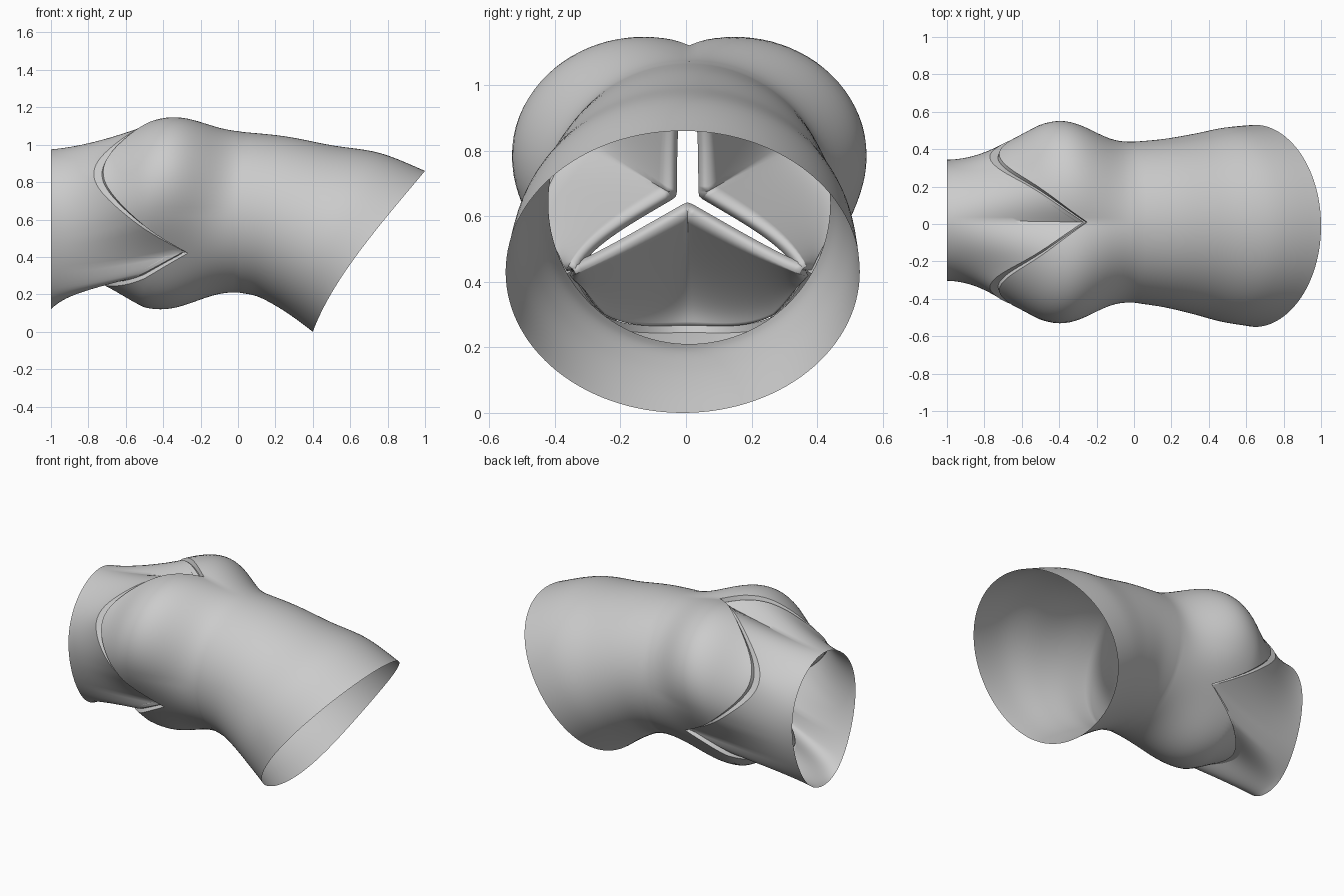
import bpy, math
from math import sin, cos, pi, radians

if "Cube" in bpy.data.objects:
    bpy.data.objects.remove(bpy.data.objects["Cube"])

N = 120                # divisions around the vessel
CZ = 0.64              # height of the valve axis
LOBES = (30, 150, 270) # sinus directions in degrees

mat = bpy.data.materials.new("tissue_grey")
mat.diffuse_color = (0.6, 0.6, 0.6, 1)
mat.use_nodes = True
mat.node_tree.nodes["Principled BSDF"].inputs["Base Color"].default_value = mat.diffuse_color


def clamp(v):
    return max(0.0, min(1.0, v))


def lobe_weight(a):
    # 1 in the middle of a sinus, 0 at a commissure
    return clamp(0.5 + 0.5 * cos(3 * (a - radians(30))))


def crown_x(a):
    # scalloped line where the leaflets attach
    k = (math.degrees(a) - 90) % 120
    d = min(k, 120 - k) / 60
    return -0.262 + 0.012 * sin(a) - (0.455 + 0.02 * sin(a)) * sin(pi / 2 * d)


def root_radius(a, x):
    # plain tube plus three sinus bulges
    w = lobe_weight(a) ** (1 - 0.42 * clamp(sin(a)))
    amp = w * (0.133 + 0.043 * sin(a)) + (1 - w) * (0.029 + 0.029 * sin(a))
    centre = -0.415 + 0.075 * clamp(sin(a))
    s = max(-1.0, min(1.0, (x - centre) / 0.39))
    taper = 0.05 * clamp((-0.5 - x) / 0.22) * (0.5 - 0.5 * sin(a))
    return 0.43 + amp * cos(pi / 2 * s) ** 2 - taper


def polar(a, x, r):
    return (x, 0.01 + r * cos(a), CZ + r * sin(a))


def spline(pts, t):
    # smooth interpolation through equally spaced rows of values
    f = t * (len(pts) - 1)
    i = min(int(f), len(pts) - 2)
    f -= i
    p1, p2 = pts[i], pts[i + 1]
    p0 = pts[max(i - 1, 0)]
    p3 = pts[min(i + 2, len(pts) - 1)]
    return [0.5 * (2 * b + (c - a) * f + (2 * a - 5 * b + 4 * c - d) * f * f
                   + (3 * b - a - 3 * c + d) * f ** 3)
            for a, b, c, d in zip(p0, p1, p2, p3)]


def grid_object(name, rows, closed):
    n = len(rows[0])
    verts = [p for row in rows for p in row]
    faces = []
    for j in range(len(rows) - 1):
        for i in range(n if closed else n - 1):
            k = (i + 1) % n
            faces.append((j * n + i, j * n + k, (j + 1) * n + k, (j + 1) * n + i))
    me = bpy.data.meshes.new(name)
    me.from_pydata(verts, [], faces)
    me.materials.append(mat)
    ob = bpy.data.objects.new(name, me)
    bpy.context.collection.objects.link(ob)
    bpy.ops.object.select_all(action='DESELECT')
    ob.select_set(True)
    bpy.context.view_layer.objects.active = ob
    bpy.ops.object.shade_smooth_by_angle(angle=radians(40))
    return ob


angles = [2 * pi * i / N for i in range(N)]

# Vessel: sinuses from the crown line, then a widening, slanted outlet
rows = []
for j in range(25):
    t = j / 24
    row = []
    for a in angles:
        x = crown_x(a) * (1 - t)
        row.append(polar(a, x, root_radius(a, x)))
    rows.append(row)
# bottom x, bottom z, top x, top z, half width
OUTLET = [(0, 0.21, 0, 1.07, 0.43), (0.10, 0.19, 0.25, 1.045, 0.45),
          (0.20, 0.14, 0.50, 0.997, 0.482), (0.30, 0.075, 0.76, 0.955, 0.52),
          (0.40, 0.0, 1.0, 0.86, 0.54)]
for j in range(1, 25):
    t = j / 24
    xb, zb, xt, zt, ry = spline(OUTLET, t)
    row = []
    for a in angles:
        h = (1 + sin(a)) / 2
        row.append((xb + (xt - xb) * h - 0.05 * t * cos(a) ** 2 * (1 - 0.4 * sin(a)),
                    0.01 - 0.02 * t + ry * cos(a), zb + (zt - zb) * h))
    rows.append(row)
grid_object("vessel_wall", rows, True)


def inflow_edge(a):
    # end of the inflow tube, set back and inside the crown line
    xc = crown_x(a)
    _, y, z = polar(a, xc, root_radius(a, xc) * 0.955)
    return (xc - 0.02 - 0.03 * lobe_weight(a), y, z)


# Inflow tube: narrow oval opening growing into the crown line
rows = []
for j in range(21):
    t = j / 20
    row = []
    for a in angles:
        x1, y1, z1 = inflow_edge(a)
        y0 = 0.02 + 0.32 * cos(a) * (1 + 0.16 * sin(a) * abs(cos(a)))
        z0 = 0.547 + 0.428 * sin(a)
        e = t ** (1.0 + 0.2 * sin(a) + 0.9 * cos(a) ** 2)
        row.append((-1 + (x1 + 1) * t, y0 + (y1 - y0) * e, z0 + (z1 - z0) * e))
    rows.append(row)
grid_object("inflow_tube", rows, True)

# Attachment band: recessed step between the sinuses and the inflow tube
outer, inner, edge = [], [], []
for a in angles:
    xc = crown_x(a)
    r = root_radius(a, xc)
    outer.append(polar(a, xc, r))
    inner.append(polar(a, xc - 0.006, r * 0.945))
    edge.append(inflow_edge(a))
grid_object("attachment_band", [edge, inner, outer], True)

# Leaflets: cupped sheets from the crown line to a free edge near the axis
for number, lobe in enumerate(LOBES):
    mid = radians(lobe)
    gap = 0.012 if lobe == 270 else 0.055
    rows = []
    for j in range(17):
        v = j / 16
        row = []
        for i in range(41):
            u = (i - 20) / 20
            a = mid + radians(60) * u
            xc = crown_x(a)
            x0, y0, z0 = polar(a, xc - 0.024, root_radius(a, xc) * 0.935)
            # free edge follows the commissure direction, set back by the gap
            ca = mid + math.copysign(radians(60), u)
            rho = 0.43 * (math.sqrt(u * u + 0.004) - 0.063)
            g = gap * (1 - abs(u) ** 4)
            y1 = 0.005 + rho * cos(ca) + g * cos(mid)
            z1 = CZ + rho * sin(ca) + g * sin(mid)
            x1 = -0.25 - 0.12 * (1 - u * u)
            x = x0 + (x1 - x0) * v - 0.10 * sin(pi * v) * (1 - u * u)
            # belly swells outward into the sinus
            s = 0.05 * sin(pi * v) * (1 - u * u)
            row.append((x, y0 + (y1 - y0) * v + s * cos(mid),
                        z0 + (z1 - z0) * v + s * sin(mid)))
        rows.append(row)
    leaflet = grid_object("leaflet_%d" % (number + 1), rows, False)
    solid = leaflet.modifiers.new("thickness", 'SOLIDIFY')
    solid.thickness = 0.035
    solid.offset = 0
